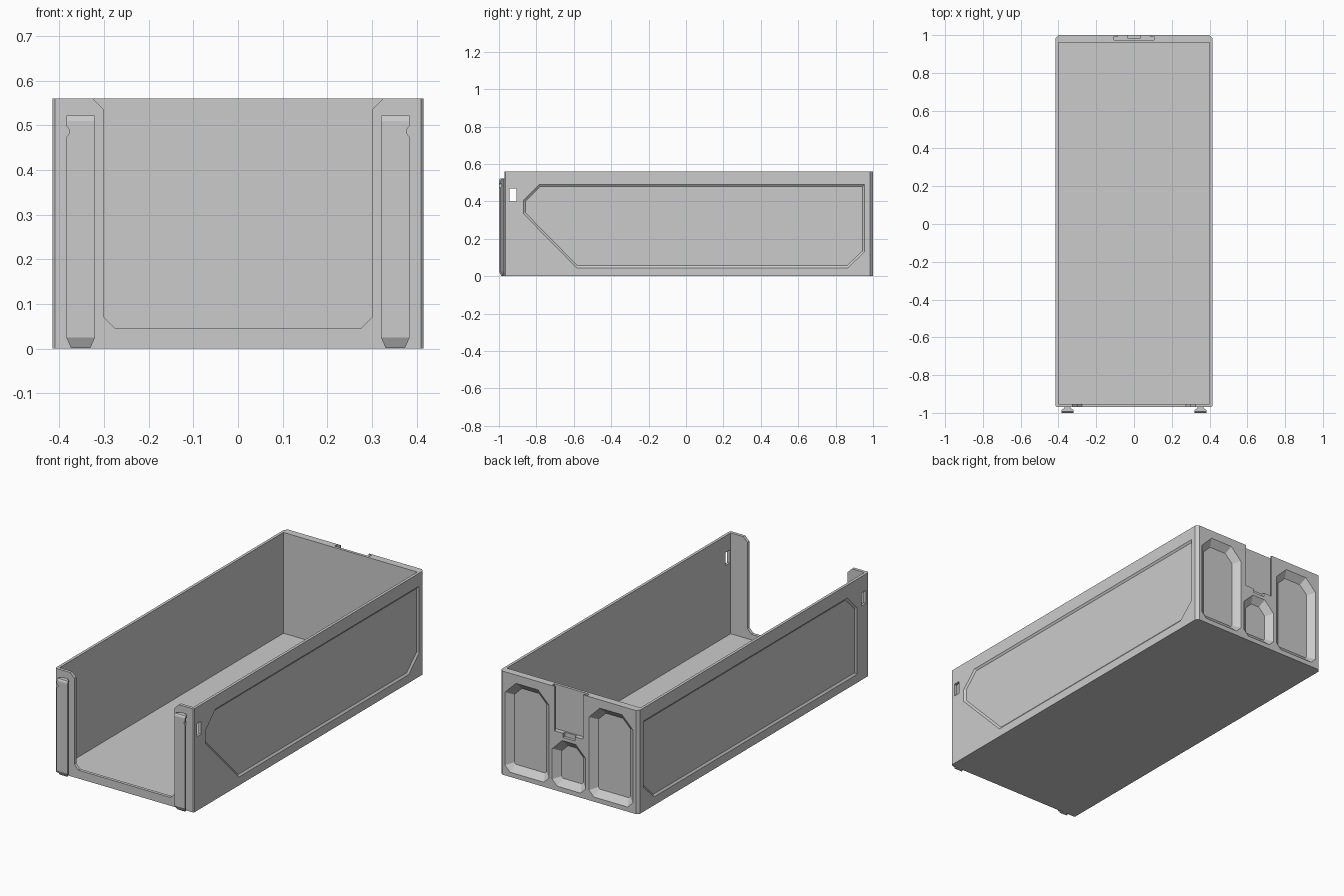
import bpy, bmesh
from mathutils import Vector

if "Cube" in bpy.data.objects:
    bpy.data.objects.remove(bpy.data.objects["Cube"])


def loft(name, rings):
    """Solid skinned through rings of equal point count, with end caps."""
    bm = bmesh.new()
    vs = [[bm.verts.new(p) for p in ring] for ring in rings]
    n = len(vs[0])
    for a, b in zip(vs, vs[1:]):
        for i in range(n):
            j = (i + 1) % n
            bm.faces.new((a[i], a[j], b[j], b[i]))
    bm.faces.new(vs[0])
    bm.faces.new(vs[-1])
    bmesh.ops.recalc_face_normals(bm, faces=bm.faces)
    me = bpy.data.meshes.new(name)
    bm.to_mesh(me)
    bm.free()
    ob = bpy.data.objects.new(name, me)
    bpy.context.collection.objects.link(ob)
    return ob


def box(name, x0, x1, y0, y1, z0, z1):
    base = [(x0, y0), (x1, y0), (x1, y1), (x0, y1)]
    return loft(name, [[(x, y, z) for x, y in base] for z in (z0, z1)])


def inset(pts, d):
    """Move every edge of a convex counter-clockwise outline inwards by d."""
    out, n = [], len(pts)
    for i in range(n):
        p = Vector(pts[i])
        e1 = (p - Vector(pts[i - 1])).normalized()
        e2 = (Vector(pts[(i + 1) % n]) - p).normalized()
        n1, n2 = Vector((-e1.y, e1.x)), Vector((-e2.y, e2.x))
        out.append(tuple(p + (n1 + n2) * d / (1 + n1.dot(n2))))
    return out


def cut(target, cutter):
    cutter.hide_render = True
    mod = target.modifiers.new("cut", 'BOOLEAN')
    mod.operation, mod.solver, mod.object = 'DIFFERENCE', 'EXACT', cutter
    bpy.context.view_layer.objects.active = target
    bpy.ops.object.modifier_apply(modifier=mod.name)
    bpy.data.objects.remove(cutter, do_unlink=True)


def octagon(x0, x1, z0, z1, c):
    return [(x0 + c, z0), (x1 - c, z0), (x1, z0 + c), (x1, z1 - c),
            (x1 - c, z1), (x0 + c, z1), (x0, z1 - c), (x0, z0 + c)]


# Drawer body with chamfered vertical corners
W, F, B, H = 0.415, -0.97, 1.0, 0.56
plan = [(-W + .006, F), (W - .006, F), (W, F + .006), (W, B - .015),
        (W - .015, B), (-W + .015, B), (-W, B - .015), (-W, F + .006)]
body = loft("drawer_body", [[(x, y, z) for x, y in plan] for z in (0, H)])

# Hollow inside
cut(body, box("cavity", -.4, .4, -.953, .96, .015, .7))

# Front opening with chamfered lower corners and flared top
opening = [(-.275, .045), (.275, .045), (.3, .07), (.3, .535), (.325, .56),
           (.325, .7), (-.325, .7), (-.325, .56), (-.3, .535), (-.3, .07)]
cut(body, loft("front_opening", [[(x, y, z) for x, z in opening] for y in (-1.05, -.9)]))

# Recessed side panels; the right one has a long diagonal at the front
right = [(-.585, .045), (.865, .045), (.955, .13), (.955, .49),
         (-.785, .49), (-.87, .405), (-.87, .335)]
left = [(-.87, .045), (.865, .045), (.955, .13), (.955, .49),
        (-.785, .49), (-.87, .405)]
for s, outline in ((1, right), (-1, left)):
    small = inset(outline, .011)
    cut(body, loft("side_panel", [[(s * .45, y, z) for y, z in outline],
                                  [(s * W, y, z) for y, z in outline],
                                  [(s * .407, y, z) for y, z in small]]))

# Rectangular holes through both sides
cut(body, box("side_holes", -.6, .6, -.945, -.907, .4, .47))

# Tapered pockets in the back wall
for x0, x1, z1, c in ((.12, .382, .515, .065), (-.382, -.12, .515, .065), (-.1, .1, .28, .06)):
    outer = octagon(x0, x1, .025, z1, c)
    outer[0], outer[1] = (x0 + .03, .025), (x1 - .03, .025)
    outer[2], outer[7] = (x1, .055), (x0, .055)
    inner = inset(outer, .035)
    cut(body, loft("back_pocket", [[(x, 1.05, z) for x, z in outer],
                                   [(x, B, z) for x, z in outer],
                                   [(x, .97, z) for x, z in inner]]))

# Latch slot in the back wall, wider inside than at its mouth
slot = [(-.085, 1.05), (-.085, .992), (-.105, .992), (-.105, .975),
        (.105, .975), (.105, .992), (.085, .992), (.085, 1.05)]
cut(body, loft("latch_slot", [[(x, y, z) for x, y in slot] for z in (.32, .7)]))
cut(body, box("latch_notch", -.035, .035, .985, 1.05, .298, .33))

# Dovetail rails on the front posts, tapered at the foot
for s, side in ((1, "right"), (-1, "left")):
    def ring(z, k, y0):
        return [(s * (.352 + dx * k), y, z) for dx, y in
                ((-.016, -.965), (-.016, -.975), (-.032, y0 + .009), (-.032, y0),
                 (.032, y0), (.032, y0 + .009), (.016, -.975), (.016, -.965))]
    rail = loft(side + "_front_rail", [ring(0.002, .68, -.988), ring(.025, 1, -1.0),
                                       ring(.51, 1, -1.0), ring(.517, 1, -.998),
                                       ring(.522, .97, -.993)])
    # Small catch notch on the outer edge
    bpy.ops.mesh.primitive_cylinder_add(vertices=16, radius=.013, depth=.1,
                                        location=(s * .39, -1.0, .486),
                                        rotation=(1.570796, 0, 0))
    cut(rail, bpy.context.object)
